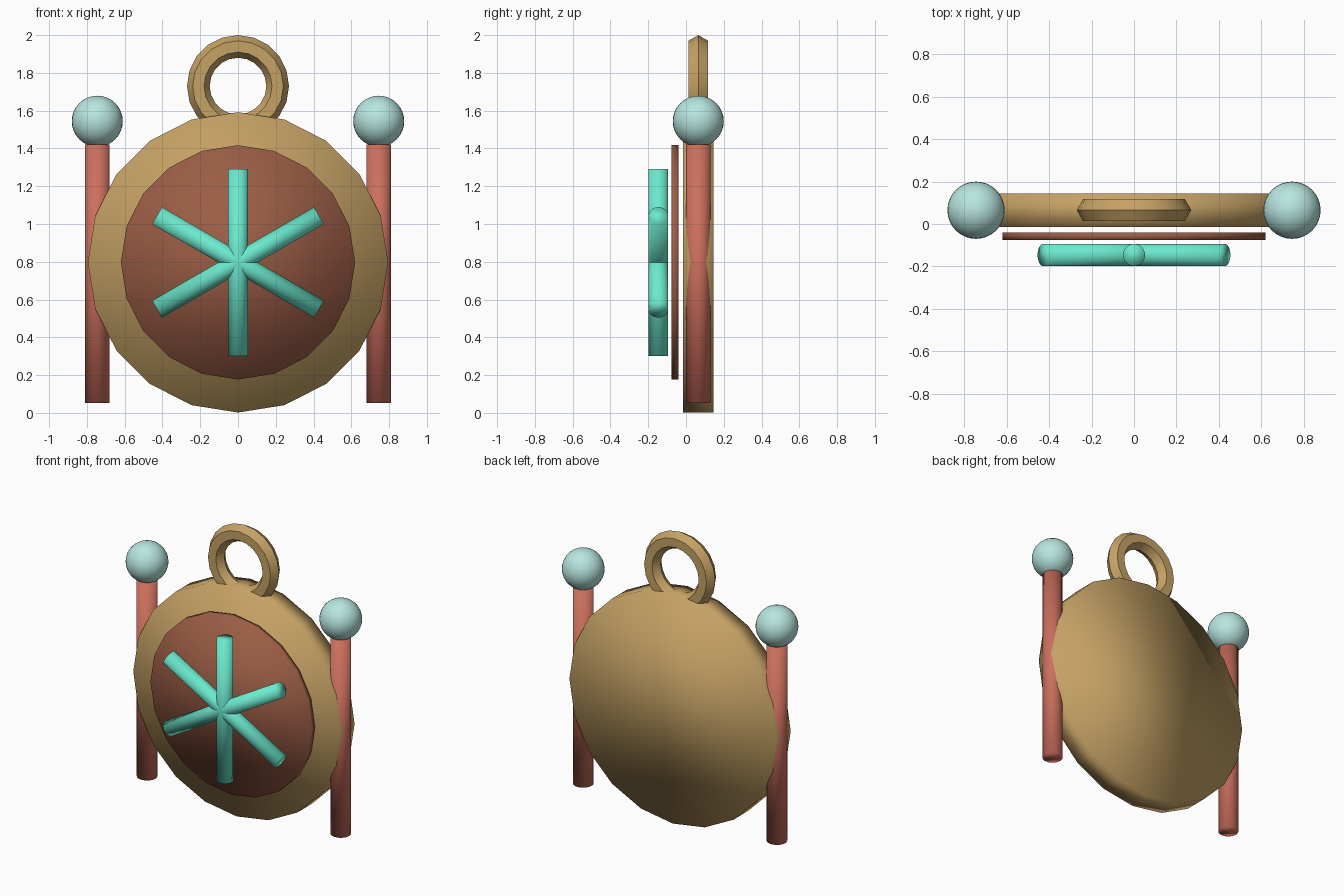
import bpy
from math import radians, pi

if "Cube" in bpy.data.objects:
    bpy.data.objects.remove(bpy.data.objects["Cube"])


def material(name, rgb):
    m = bpy.data.materials.new(name)
    m.diffuse_color = (*rgb, 1)
    m.use_nodes = True
    m.node_tree.nodes["Principled BSDF"].inputs["Base Color"].default_value = m.diffuse_color
    return m


gold = material("gold", (0.56, 0.36, 0.13))
brown = material("brown", (0.33, 0.11, 0.06))
coral = material("coral", (0.60, 0.16, 0.11))
mint = material("mint", (0.15, 0.82, 0.62))
pale = material("pale_blue", (0.48, 0.79, 0.74))


def finish(name, mat):
    ob = bpy.context.object
    ob.name = name
    ob.data.materials.append(mat)
    bpy.ops.object.shade_smooth()
    return ob


def cylinder(name, mat, sides, radius, depth, loc, rot=(0, 0, 0)):
    bpy.ops.mesh.primitive_cylinder_add(vertices=sides, radius=radius, depth=depth,
                                        location=loc, rotation=rot)
    return finish(name, mat)


# Large round body and the thin plaque floating in front of it
cylinder("body_disc", gold, 20, 0.795, 0.16, (0, 0.065, 0.797), (pi / 2, 0, 0))
cylinder("front_plaque", brown, 20, 0.62, 0.036, (0, -0.058, 0.797), (pi / 2, 0, 0))

# Three crossing bars form the six-armed star
for i, angle in enumerate((0, 60, 120)):
    cylinder(f"star_bar_{i + 1}", mint, 32, 0.052, 0.99,
             (0, -0.146, 0.797), (0, radians(angle), 0))

# Side posts with ball finials
for side, x in (("left", -0.745), ("right", 0.745)):
    cylinder(f"{side}_post", coral, 32, 0.065, 1.37, (x, 0.065, 0.737))
    bpy.ops.mesh.primitive_uv_sphere_add(segments=32, ring_count=16, radius=0.135,
                                         location=(x, 0.065, 1.544))
    finish(f"{side}_finial", pale)

# Hanging ring with a hexagonal section
bpy.ops.mesh.primitive_torus_add(major_segments=20, minor_segments=6, major_radius=0.21,
                                 minor_radius=0.06, location=(0, 0.065, 1.73),
                                 rotation=(pi / 2, 0, 0))
finish("hanging_ring", gold)
bpy.ops.object.shade_smooth_by_angle(angle=radians(30))
